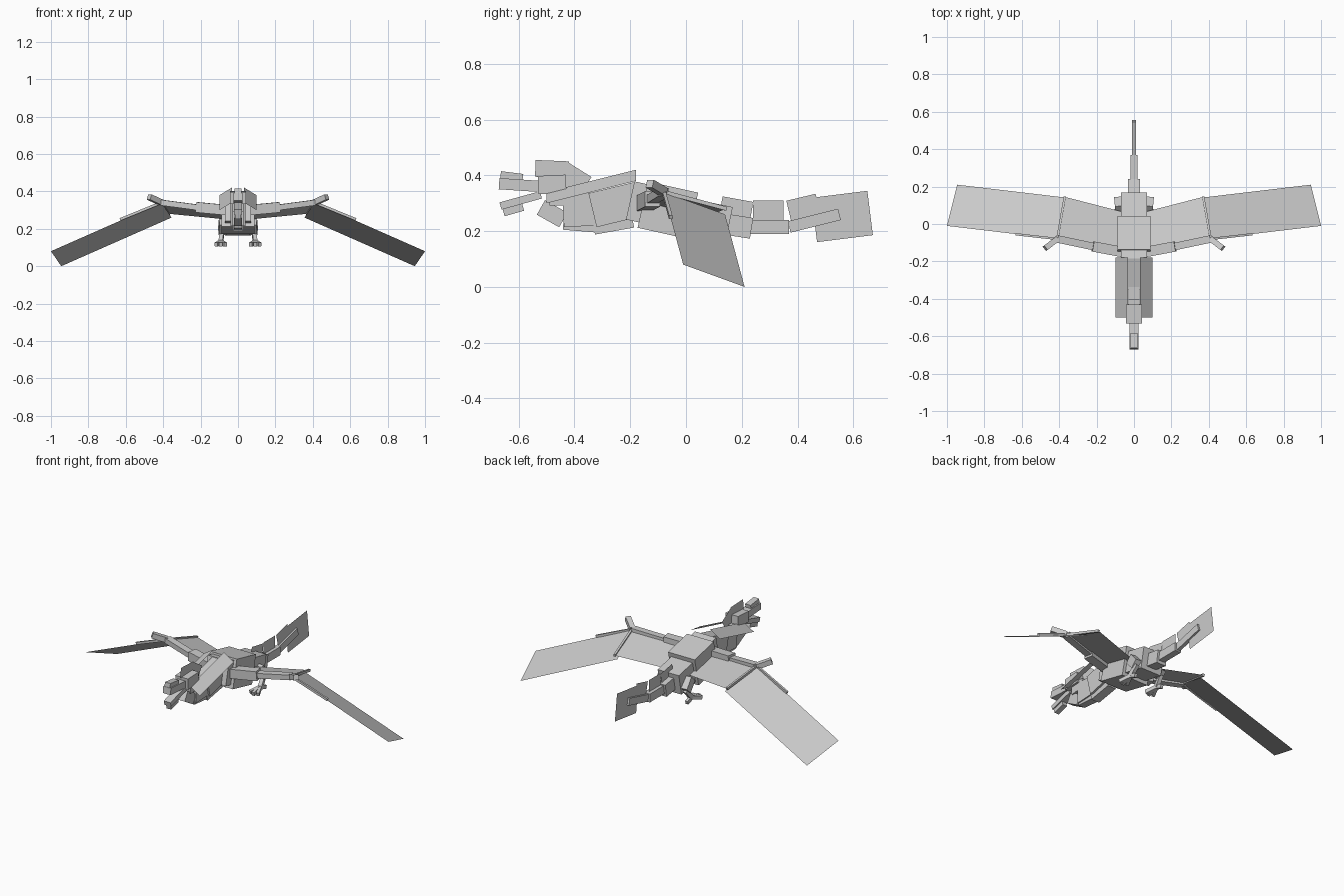
import bpy
from mathutils import Vector

cube = bpy.data.objects.get("Cube")
if cube:
    bpy.data.objects.remove(cube, do_unlink=True)

shade = (.6, .6, .6, 1)
grey = bpy.data.materials.new("plain grey")
grey.use_nodes = True
grey.diffuse_color = shade
grey.node_tree.nodes["Principled BSDF"].inputs["Base Color"].default_value = shade


def add(name, verts, faces, mirror):
    mesh = bpy.data.meshes.new(name)
    mesh.from_pydata(verts, [], faces)
    mesh.materials.append(grey)
    obj = bpy.data.objects.new(name, mesh)
    bpy.context.collection.objects.link(obj)
    if mirror:
        obj.modifiers.new("mirror", "MIRROR").use_mirror_merge = False


def bar(name, start, end, width, height, mirror=True):
    """Square-ended block running from start to end."""
    start, end = Vector(start), Vector(end)
    along = (end - start).normalized()
    side = along.cross(Vector((0, 0, 1))).normalized() * width / 2
    up = side.cross(along).normalized() * height / 2
    verts = []
    for centre in (start, end):
        verts += [centre - side - up, centre + side - up,
                  centre + side + up, centre - side + up]
    faces = [(0, 1, 2, 3), (7, 6, 5, 4)]
    faces += [(i + 4, (i + 1) % 4 + 4, (i + 1) % 4, i) for i in range(4)]
    add(name, verts, faces, mirror)


def block(name, start, end, width, height):
    """Block on the centre line; start and end are (y, z)."""
    bar(name, (0, *start), (0, *end), width, height, mirror=False)


def fin(name, start, end, height):
    """Thin upright plate on the centre line."""
    start, end = Vector((0, *start)), Vector((0, *end))
    up = Vector((1, 0, 0)).cross(end - start).normalized() * height / 2
    add(name, [start - up, end - up, end + up, start + up], [range(4)], mirror=False)


def sheet(name, *corners):
    """Mirrored pair of thin membranes."""
    add(name, corners, [range(len(corners))], mirror=True)


# Trunk
block("chest", start=(-.2, .31), end=(-.11, .29), width=.14, height=.14)
block("body", start=(-.155, .295), end=(.025, .255), width=.176, height=.17)
block("hips", start=(.01, .255), end=(.155, .225), width=.14, height=.125)

# Neck
block("neck_base", start=(-.335, .275), end=(-.17, .315), width=.08, height=.125)
block("neck_front", start=(-.44, .275), end=(-.31, .28), width=.06, height=.12)
block("neck_base_underside", start=(-.33, .21), end=(-.19, .235), width=.055, height=.045)
block("neck_front_underside", start=(-.44, .225), end=(-.32, .215), width=.045, height=.04)
block("throat", start=(-.52, .285), end=(-.44, .24), width=.045, height=.06)

# Frill: a pair of boards sloping outwards beside the neck
frill_back, frill_front = Vector((.033, -.18, .42)), Vector((.033, -.5, .34))
frill_slope = Vector((.065, 0, -.04))
sheet("neck_frill", frill_back, frill_back + frill_slope,
      frill_front + frill_slope, frill_front)

# Head
block("head", start=(-.53, .365), end=(-.43, .37), width=.084, height=.065)
block("head_back", start=(-.49, .32), end=(-.4, .325), width=.06, height=.06)
block("snout", start=(-.67, .37), end=(-.52, .36), width=.05, height=.04)
block("nose", start=(-.665, .4), end=(-.585, .39), width=.036, height=.03)
block("jaw", start=(-.665, .29), end=(-.52, .33), width=.044, height=.027)
block("chin", start=(-.655, .27), end=(-.585, .29), width=.03, height=.035)
fin("head_crest", start=(-.54, .425), end=(-.42, .42), height=.06)
fin("nape_crest", start=(-.44, .41), end=(-.36, .36), height=.08)

# Tail
block("tail_base", start=(.14, .225), end=(.235, .21), width=.064, height=.075)
block("tail_middle", start=(.225, .215), end=(.37, .215), width=.04, height=.05)
block("tail_tip", start=(.37, .215), end=(.55, .26), width=.022, height=.042)
fin("tail_base_fin", start=(.125, .29), end=(.235, .27), height=.07)
fin("tail_middle_fin", start=(.24, .275), end=(.35, .275), height=.07)
fin("tail_tip_fin", start=(.37, .265), end=(.475, .29), height=.09)
fin("tail_end_fin", start=(.46, .24), end=(.66, .265), height=.16)

# Wing bones
shoulder = Vector((.06, -.15, .3))
elbow = Vector((.22, -.12, .315))
wrist = Vector((.41, -.08, .34))
fold_back = Vector((.37, .145, .28))
bar("upper_arm", shoulder, elbow, width=.055, height=.055)
bar("forearm", elbow, wrist, width=.04, height=.03)
bar("wing_claw", wrist, end=(.475, -.13, .37), width=.03, height=.03)
bar("front_finger", wrist, end=(.63, -.055, .25), width=.012, height=.014)
bar("fold_finger", wrist, fold_back, width=.012, height=.014)

# Wing membranes
sheet("inner_wing", shoulder, wrist, fold_back, (.06, .065, .25))
span = Vector((.59, .07, -.26))
outer_back = Vector((.355, .14, .26))
sheet("outer_wing", wrist, wrist + span, outer_back + span, outer_back)

# Legs
knee = Vector((.085, .125, .185))
ankle = Vector((.092, .08, .13))
bar("thigh", (.08, .075, .24), knee, width=.04, height=.055)
bar("shin", knee, ankle, width=.022, height=.025)

# Toes spread from the ankle
for label, across, along in (("inner", -.025, -.06), ("middle", 0, -.07),
                             ("outer", .025, -.06), ("back", 0, .045)):
    tip = ankle + Vector((across, along, -.015))
    bar(label + "_toe", ankle, tip, width=.017, height=.022)
